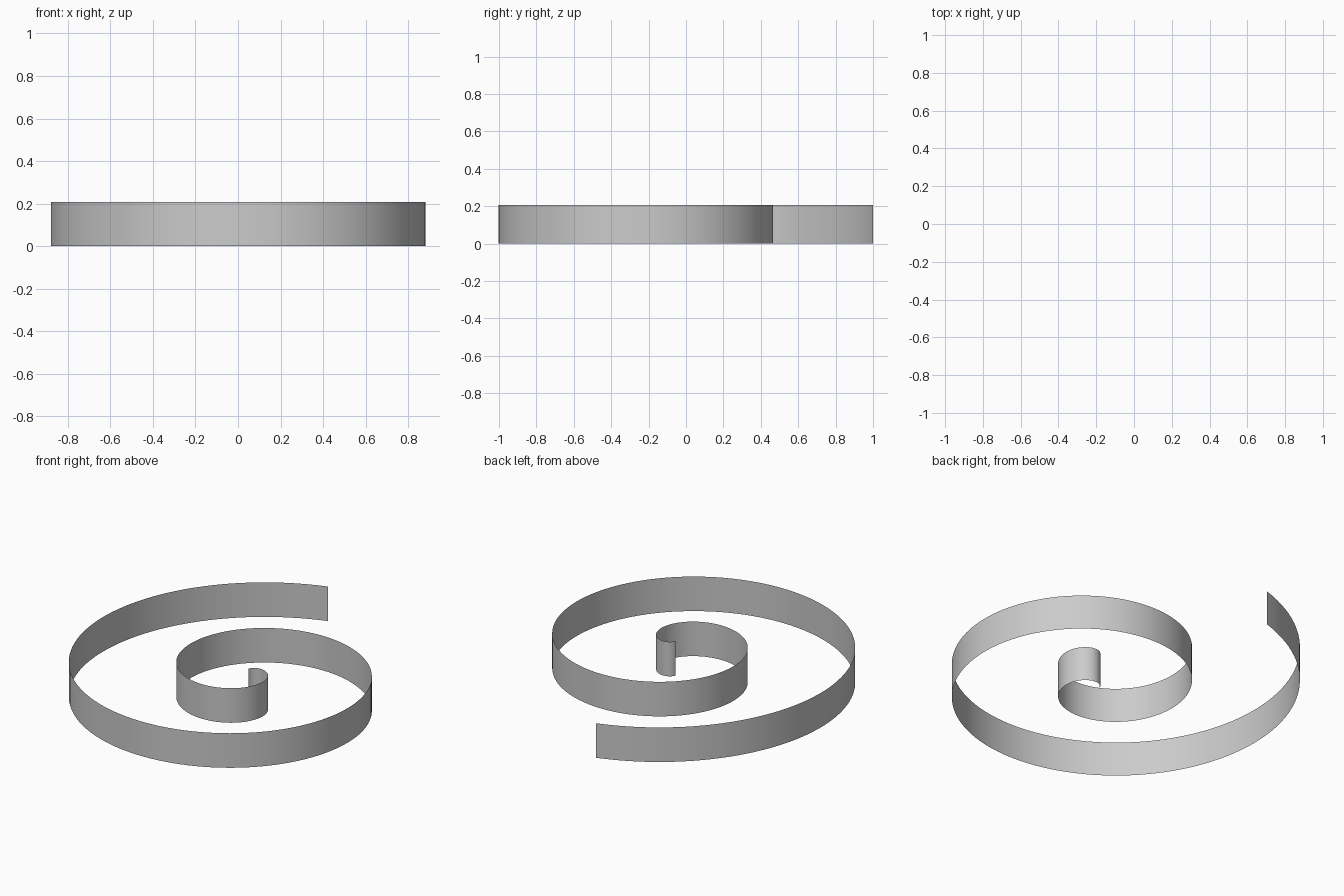
import bpy, bmesh, math

if "Cube" in bpy.data.objects:
    bpy.data.objects.remove(bpy.data.objects["Cube"])

CX, CY = 0.147, -0.122      # spiral centre
GROWTH = 0.094              # radius gained per radian
TOTAL = 12.23               # radians swept from centre to outer end
START = 0.08
END_ANGLE = math.pi / 2 + 0.22
HEIGHT = 0.207
STEPS = 256

# Spiral path on the floor, winding outward clockwise
bm = bmesh.new()
path = []
for i in range(STEPS + 1):
    t = START + (TOTAL - START) * i / STEPS
    r = GROWTH * t
    a = END_ANGLE + TOTAL - t
    path.append(bm.verts.new((CX + r * math.cos(a), CY + r * math.sin(a), 0)))
edges = [bm.edges.new(pair) for pair in zip(path, path[1:])]

# Raise the path into a paper-thin upright ribbon
top = bmesh.ops.extrude_edge_only(bm, edges=edges)["geom"]
bmesh.ops.translate(bm, vec=(0, 0, HEIGHT),
                    verts=[g for g in top if isinstance(g, bmesh.types.BMVert)])
for f in bm.faces:
    f.smooth = True
    f.normal_update()
# Face the ribbon outward
outer = max(bm.faces, key=lambda f: f.calc_center_median().y)
if outer.normal.y < 0:
    bmesh.ops.reverse_faces(bm, faces=bm.faces[:])

mesh = bpy.data.meshes.new("spiral_ribbon")
bm.to_mesh(mesh)
bm.free()
bpy.context.collection.objects.link(bpy.data.objects.new("spiral_ribbon", mesh))
